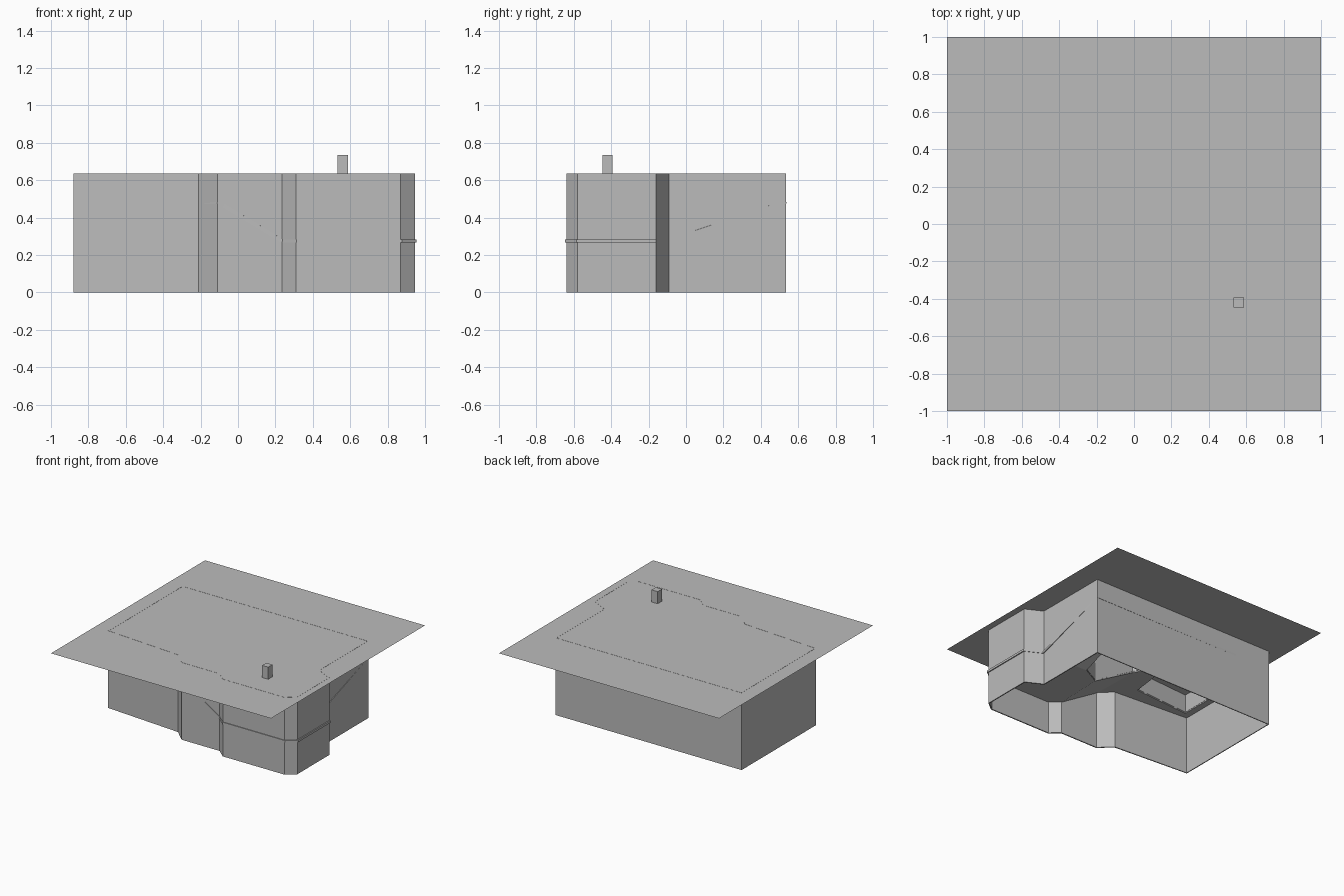
import bpy, bmesh, math

cube = bpy.data.objects.get("Cube")
if cube:
    bpy.data.objects.remove(cube, do_unlink=True)

GROUND, SHALLOW, DEEP = 0.634, 0.485, 0.275

grey = bpy.data.materials.new("plain grey")
grey.use_nodes = True
colour = (0.5, 0.5, 0.5, 1)
grey.diffuse_color = colour
grey.node_tree.nodes["Principled BSDF"].inputs["Base Color"].default_value = colour


def finish(name, bm):
    mesh = bpy.data.meshes.new(name)
    bm.to_mesh(mesh)
    bm.free()
    mesh.materials.append(grey)
    obj = bpy.data.objects.new(name, mesh)
    bpy.context.collection.objects.link(obj)
    return obj


def thicken(obj, thickness, offset):
    mod = obj.modifiers.new("thickness", "SOLIDIFY")
    mod.thickness, mod.offset = thickness, offset


def wall_loop(name, outline, top, thickness, offset):
    """Upright walls from a closed loop of (x, y, z) up to one height."""
    bm = bmesh.new()
    low = [bm.verts.new(p) for p in outline]
    high = [bm.verts.new((p[0], p[1], top)) for p in outline]
    for i in range(len(low)):
        j = (i + 1) % len(low)
        bm.faces.new((low[i], low[j], high[j], high[i]))
    thicken(finish(name, bm), thickness, offset)


# Pool plan, counter-clockwise from the front right-hand corner
plan = {
    "A": (-.88, -.43), "B": (-.21, -.48), "C": (-.11, -.575),
    "D": (.235, -.575), "E": (.31, -.64), "F": (.87, -.64),
    "G": (.945, -.58), "H": (.945, -.16), "I": (.81, -.09),
    "J": (.81, .535), "K": (-.88, .535),
}
deep_names = "DEFGHI"

# Outer walls, open at the bottom
wall_loop("pool_walls", [(x, y, 0) for x, y in plan.values()], GROUND + .001, .01, -1)

# Floor corners: the deep part pokes slightly through the walls
points = {}
for key, (x, y) in plan.items():
    s, z = (1.009, DEEP) if key in deep_names else (.999, SHALLOW)
    points[key] = (x * s, y * s, z)

# Left opening and curved opening inside the floor
left = {"p1": (-.82, -.375), "p2": (-.32, -.34), "p3": (-.28, -.03),
        "p4": (-.24, .48), "p5": (-.82, .48)}
for key, (x, y) in left.items():
    points[key] = (x, y, SHALLOW)
points["q2"] = (-.12, -.16, SHALLOW)
points["q3"] = (.25, -.16, DEEP)
points["q4"] = (.40, -.08, DEEP)
points["q5"] = (.40, .48, SHALLOW)
arc = []
for i in range(8):
    a = math.radians(-87 + 77 * i / 7)
    key = f"arc{i}"
    points[key] = (-.20 + .58 * math.cos(a), .50 + .58 * math.sin(a), SHALLOW)
    arc.append(key)

# Floor: ledges, ramps and the deep end
faces = ["A B p2 p1", "B C q2 p2", "C D q3 q2", "D E F G H I q4 q3",
         "I J q5 q4", "J K p5 p4 q5", "K A p1 p5", "p2 q2 arc0 p3",
         "p4 p3 " + " ".join(arc) + " q5"]
bm = bmesh.new()
verts = {k: bm.verts.new(p) for k, p in points.items()}
for f in faces:
    bm.faces.new([verts[k] for k in f.split()])
thicken(finish("pool_floor", bm), .018, 0)

# Upright sides of the two openings
wall_loop("left_opening_sides", [points[k] for k in left], GROUND - .001, .006, 0)
curved = ["q2", "q3", "q4", "q5"] + arc[::-1]
wall_loop("curved_opening_sides", [points[k] for k in curved], GROUND - .001, .006, 0)

# Square ground sheet
bm = bmesh.new()
bm.faces.new([bm.verts.new((x, y, GROUND)) for x, y in ((-1, -1), (1, -1), (1, 1), (-1, 1))])
finish("ground_sheet", bm)

# Small post on the ground
bm = bmesh.new()
bmesh.ops.create_cube(bm, size=1)
bmesh.ops.scale(bm, vec=(.055, .055, .1), verts=bm.verts)
bmesh.ops.translate(bm, vec=(.56, -.42, GROUND + .05), verts=bm.verts)
finish("post", bm)
